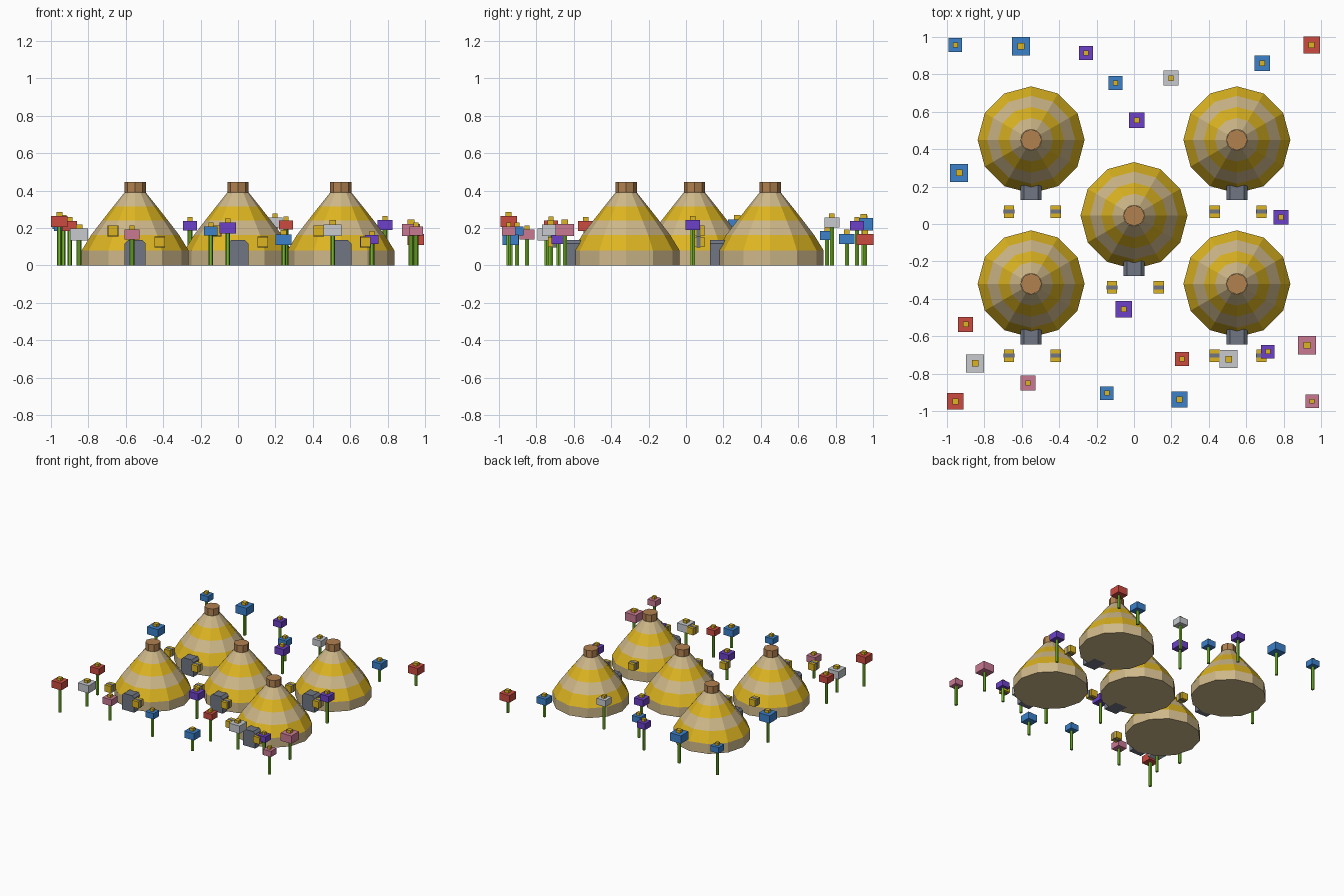
import bpy
import bmesh
import math
from mathutils import Matrix

if "Cube" in bpy.data.objects:
    bpy.data.objects.remove(bpy.data.objects["Cube"], do_unlink=True)


def material(name, red, green, blue):
    mat = bpy.data.materials.new(name)
    mat.use_nodes = True
    colour = (red, green, blue, 1)
    mat.diffuse_color = colour
    mat.node_tree.nodes["Principled BSDF"].inputs["Base Color"].default_value = colour
    return mat


straw = material("straw", .62, .48, .25)
honey = material("honey_yellow", .72, .46, .015)
wood = material("wood_brown", .44, .22, .08)
slate = material("slate_grey", .16, .18, .23)
leaf = material("leaf_green", .19, .5, .025)
petals = {
    "red": material("petal_red", .6, .07, .053),
    "blue": material("petal_blue", .045, .22, .6),
    "purple": material("petal_purple", .15, .053, .57),
    "pink": material("petal_pink", .59, .19, .29),
    "white": material("petal_white", .57, .59, .62),
}


def finish(name, bm, location, *mats):
    """Turn a bmesh into a named, flat-shaded object."""
    bmesh.ops.recalc_face_normals(bm, faces=bm.faces)
    mesh = bpy.data.meshes.new(name)
    bm.to_mesh(mesh)
    bm.free()
    for mat in mats:
        mesh.materials.append(mat)
    obj = bpy.data.objects.new(name, mesh)
    obj.location = location
    bpy.context.collection.objects.link(obj)
    return obj


def box(name, location, size, mat):
    bm = bmesh.new()
    bmesh.ops.create_cube(bm, size=1, matrix=Matrix.Diagonal((*size, 1)))
    return finish(name, bm, location, mat)


def cylinder(name, x, y, bottom, top, radius, sides, mat):
    bm = bmesh.new()
    bmesh.ops.create_cone(bm, cap_ends=True, segments=sides, radius1=radius,
                          radius2=radius, depth=top - bottom,
                          matrix=Matrix.Rotation(math.pi / 2, 4, "Z"))
    return finish(name, bm, (x, y, (bottom + top) / 2), mat)


def hive_body(x, y):
    """Twelve-sided striped dome with alternating bands."""
    profile = [(.286, 0), (.286, .08), (.235, .163), (.176, .24),
               (.117, .315), (.057, .39)]
    sides = 12
    bm = bmesh.new()
    rings = []
    for radius, z in profile:
        angles = [2 * math.pi * i / sides for i in range(sides)]
        rings.append([bm.verts.new((radius * math.cos(a), radius * math.sin(a), z))
                      for a in angles])
    for band, (low, high) in enumerate(zip(rings, rings[1:])):
        for i in range(sides):
            j = (i + 1) % sides
            face = bm.faces.new((low[i], low[j], high[j], high[i]))
            face.material_index = band % 2
    bm.faces.new(rings[0])
    bm.faces.new(rings[-1])
    finish("hive_body", bm, (x, y, 0), straw, honey)


def hive_door(x, y):
    """Block with clipped top corners, set into the front of the hive."""
    half, height, clip = .056, .135, .018
    outline = [(-half, 0), (half, 0), (half, height - clip), (half - clip, height),
               (clip - half, height), (-half, height - clip)]
    bm = bmesh.new()
    front = bm.faces.new([bm.verts.new((px, -.323, pz)) for px, pz in outline])
    result = bmesh.ops.extrude_face_region(bm, geom=[front], use_keep_orig=True)
    moved = [v for v in result["geom"] if isinstance(v, bmesh.types.BMVert)]
    bmesh.ops.translate(bm, verts=moved, vec=(0, .13, 0))
    finish("hive_door", bm, (x, y, 0), slate)


def bee(x, y, z):
    box("bee_body", (x, y, z), (.055, .066, .055), honey)
    box("bee_band", (x, y, z), (.058, .022, .058), slate)


def flower(colour, x, y, z, size):
    thick = size * .66
    top = z + thick / 2
    cylinder("flower_stem", x, y, 0, z, .0125, 6, leaf)
    box("flower_head", (x, y, z), (size, size, thick), petals[colour])
    box("flower_centre", (x, y, top + .005), (size * .36, size * .36, .034), honey)


# Hives, each with a cap, a door and two bees
for x, y in [(-.55, .45), (.55, .45), (0, .045), (-.55, -.32), (.55, -.32)]:
    hive_body(x, y)
    cylinder("hive_cap", x, y, .388, .446, .057, 8, wood)
    hive_door(x, y)
    bee(x - .118, y - .384, .185)
    bee(x + .132, y - .384, .125)

# Flowers: x, y, head height, head width
flowers = {
    "red": [(.95, .957, .138, .09), (-.9, -.537, .21, .08),
            (-.955, -.948, .234, .088), (.257, -.722, .216, .074)],
    "blue": [(-.955, .957, .22, .073), (-.604, .95, .22, .098), (-.1, .754, .16, .075),
             (.685, .86, .142, .082), (-.935, .273, .215, .096),
             (-.145, -.904, .185, .072), (.244, -.938, .138, .086)],
    "purple": [(-.257, .914, .212, .076), (.014, .555, .197, .084),
               (.786, .036, .216, .08), (-.055, -.456, .2, .086),
               (.716, -.682, .138, .072)],
    "pink": [(-.567, -.85, .165, .08), (.925, -.648, .19, .098),
             (.952, -.948, .185, .072)],
    "white": [(.198, .78, .23, .08), (-.85, -.745, .165, .096),
              (.506, -.723, .188, .096)],
}
for colour, places in flowers.items():
    for place in places:
        flower(colour, *place)
